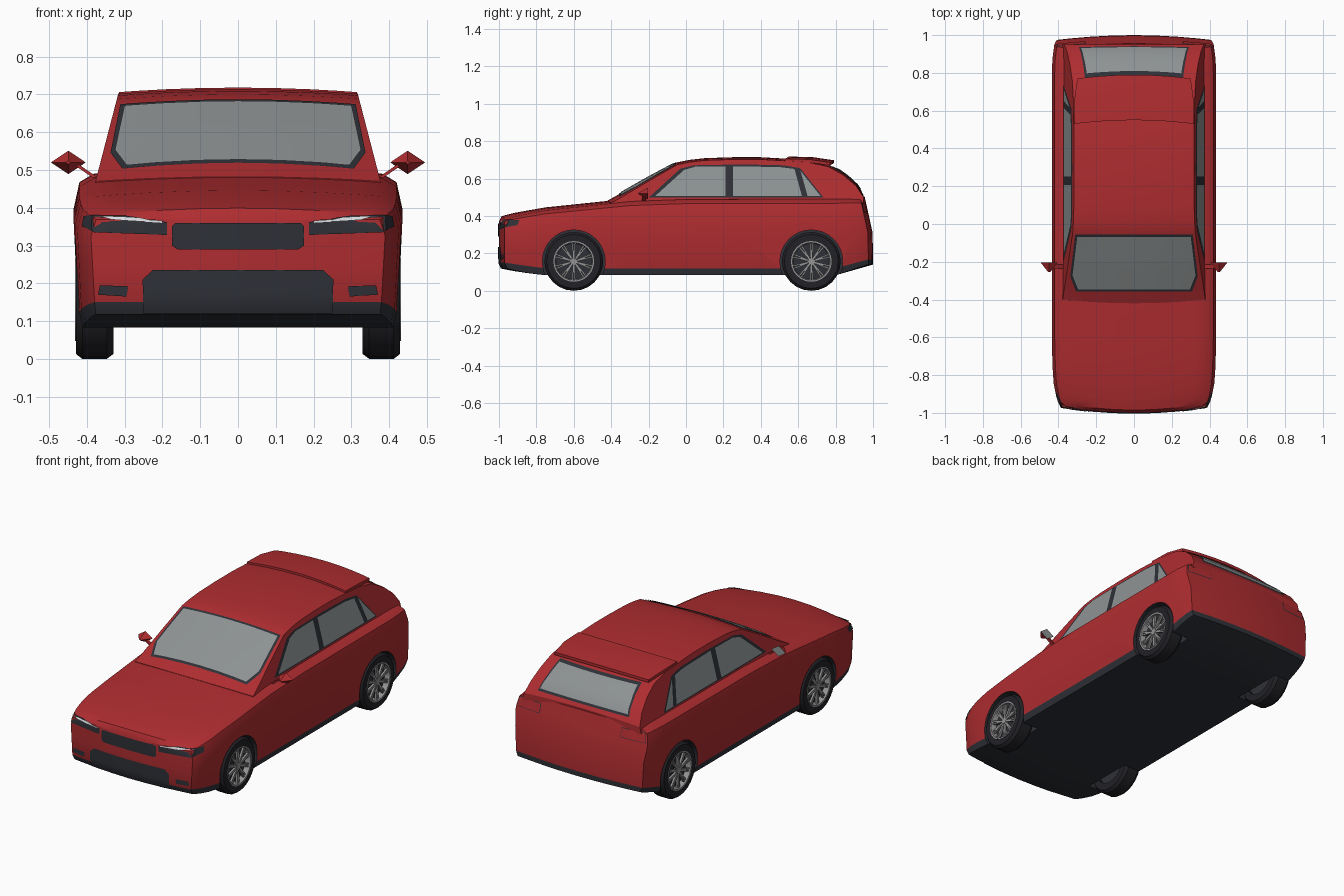
import bpy, bmesh, math
from mathutils import Vector, Matrix
from mathutils.bvhtree import BVHTree

if "Cube" in bpy.data.objects:
    bpy.data.objects.remove(bpy.data.objects["Cube"])


def material(name, r, g, b):
    m = bpy.data.materials.new(name)
    m.use_nodes = True
    m.diffuse_color = (r, g, b, 1)
    m.node_tree.nodes["Principled BSDF"].inputs["Base Color"].default_value = (r, g, b, 1)
    return m


RED = material("red_paint", 0.43, 0.026, 0.03)
TRIM = material("dark_trim", 0.027, 0.03, 0.038)
TYRE = material("tyre_black", 0.016, 0.016, 0.02)
GLASS = material("grey_glass", 0.27, 0.29, 0.29)
SILVER = material("wheel_silver", 0.3, 0.3, 0.3)
LAMP = material("lamp_white", 0.7, 0.72, 0.74)


def finish(name, bm, mats, smooth=True, recalc=True):
    if recalc:
        bmesh.ops.recalc_face_normals(bm, faces=bm.faces)
    mesh = bpy.data.meshes.new(name)
    bm.to_mesh(mesh)
    bm.free()
    ob = bpy.data.objects.new(name, mesh)
    bpy.context.collection.objects.link(ob)
    for m in mats:
        mesh.materials.append(m)
    if smooth:
        bpy.ops.object.select_all(action='DESELECT')
        ob.select_set(True)
        bpy.context.view_layer.objects.active = ob
        bpy.ops.object.shade_smooth_by_angle(angle=math.radians(28))
    return ob


def interp(table, v):
    for (a, p), (b, q) in zip(table, table[1:]):
        if v <= b:
            return p + (q - p) * max(0, (v - a) / (b - a))
    return table[-1][1]


def shaped_box(us, ys, levels, place, paint=lambda k: 0):
    """Box with cuts along all axes, every surface vertex moved by place(u, y, k)."""
    bm, made = bmesh.new(), {}
    size = (len(us), len(ys), levels)

    def vert(key):
        if key not in made:
            made[key] = bm.verts.new(place(us[key[0]], ys[key[1]], key[2]))
        return made[key]

    for axis in range(3):
        p, q = [a for a in range(3) if a != axis]
        for end in (0, size[axis] - 1):
            for i in range(size[p] - 1):
                for j in range(size[q] - 1):
                    keys = []
                    for di, dj in ((0, 0), (1, 0), (1, 1), (0, 1)):
                        key = [end] * 3
                        key[p], key[q] = i + di, j + dj
                        keys.append(tuple(key))
                    f = bm.faces.new([vert(k) for k in keys])
                    f.material_index = paint(sum(k[2] for k in keys) / 4)
    bmesh.ops.recalc_face_normals(bm, faces=bm.faces)
    return bm


US = [-1, -0.85, -0.6, -0.3, 0, 0.3, 0.6, 0.85, 1]

# Lower body
WIDTH = [(-1, .375), (-.93, .408), (-.85, .425), (-.7, .435), (.85, .435), (.95, .422), (1, .405)]
EDGE = [(-1, .383), (-.93, .4), (-.75, .43), (-.5, .456), (-.3, .477), (0, .488), (.9, .49), (1, .487)]
BOTTOM = [(-1, .118), (-.9, .1), (-.75, .083), (.8, .083), (1, .14)]
SILL = [(-1, .15), (-.75, .12), (.8, .12), (1, .168)]
RISE = (0, 0, .45, .75, .94, 1)
FLARE = (.95, .975, .99, 1, .965, .88)


def body_point(u, y, k):
    sill, edge = interp(SILL, y), interp(EDGE, y)
    z = interp(BOTTOM, y) if k == 0 else sill + RISE[k] * (edge - sill)
    if k == 5:
        z += 0.016 * (1 - u * u)
    front = min(1, max(0, (-.8 - y) / .2))
    rear = min(1, max(0, (y - .8) / .2))
    setback = .015 if k in (0, 5) else 0
    y += front * (.03 * u * u + setback)
    y -= rear * (.025 * u * u + max(0, z - .3) * .22)
    return (u * interp(WIDTH, min(1, y)) * FLARE[k], y, z)


BODY_YS = [-1, -.965, -.93, -.85, -.75, -.6, -.5, -.3, 0, .3, .6, .8, .9, .96, 1]
bm = shaped_box(US, BODY_YS, 6, body_point, lambda k: 1 if k < 1 else 0)
body_tree = BVHTree.FromBMesh(bm)
body = finish("lower_body", bm, [RED, TRIM])

# Wheel arches cut from the body
WHEEL_Z, AXLES = 0.157, {"front": -.6, "rear": .67}
for y in AXLES.values():
    for s in (-1, 1):
        bm = bmesh.new()
        bmesh.ops.create_cone(bm, cap_ends=True, segments=32, radius1=.168, radius2=.168, depth=.2,
                              matrix=Matrix.Translation((s * .41, y, WHEEL_Z)) @ Matrix.Rotation(math.pi / 2, 4, 'Y'))
        for f in bm.faces:
            f.material_index = 1
        cutter = finish("arch_cutter", bm, [RED, TRIM], smooth=False)
        cutter.hide_render = True
        mod = body.modifiers.new("arch", 'BOOLEAN')
        mod.operation, mod.solver, mod.object = 'DIFFERENCE', 'EXACT', cutter
        bpy.context.view_layer.objects.active = body
        bpy.ops.object.modifier_apply(modifier=mod.name)
        bpy.data.objects.remove(cutter)

# Cabin with roof
ROOF = [(-.42, .47), (-.36, .503), (-.2, .594), (-.05, .674), (.02, .688), (.1, .697), (.25, .702), (.4, .702),
        (.65, .688), (.76, .664), (.84, .62), (.91, .56), (.95, .5)]


def cabin_point(u, y, k):
    top = interp(ROOF, y)
    z = .46 + (top - .46) * k / 2
    half = .372 - (z - .49) * .26
    if k == 2:
        z += .012 * (1 - u * u)
    if y < 0:
        y += .02 * u * u * min(1, -y / .3)
    return (u * half, y, z)


bm = shaped_box(US, [p[0] for p in ROOF], 3, cabin_point)
cabin_tree = BVHTree.FromBMesh(bm)
finish("cabin", bm, [RED])


# Rear spoiler
def spoiler_point(u, y, k):
    z = interp([(.55, .69), (.68, .686), (.79, .67)], y) + .012 * (1 - u * u)
    return (u * (.315 if y < .7 else .3), y - .02 * u * u, z + k * .016)


finish("rear_spoiler", shaped_box(US, [.55, .68, .79], 2, spoiler_point), [RED])

VIEWS = {"front": lambda a, b: ((a, -2, b), (0, 1, 0)), "back": lambda a, b: ((a, 2, b), (0, -1, 0)),
         "top": lambda a, b: ((a, b, 2), (0, 0, -1)),
         "left": lambda a, b: ((2, a, b), (-1, 0, 0)), "right": lambda a, b: ((-2, a, b), (1, 0, 0))}


def plate(name, outline, view, tree, mat, lift=.004, grow=0):
    """Thin panel: a flat outline, diced and laid onto the surface below it."""
    lows = [min(p[i] for p in outline) for i in (0, 1)]
    highs = [max(p[i] for p in outline) for i in (0, 1)]
    if grow:
        mid = [(l + h) / 2 for l, h in zip(lows, highs)]
        outline = [[m + (c - m) * (1 + 2 * grow / (h - l)) for c, m, l, h in zip(p, mid, lows, highs)]
                   for p in outline]
    bm = bmesh.new()
    bm.faces.new([bm.verts.new((a, b, 0)) for a, b in outline])
    for axis in (0, 1):
        normal = Vector((axis == 0, axis == 1, 0))
        for n in range(1, math.ceil((highs[axis] - lows[axis]) / .025)):
            bmesh.ops.bisect_plane(bm, geom=bm.verts[:] + bm.edges[:] + bm.faces[:],
                                   plane_co=normal * (lows[axis] + n * .025), plane_no=normal)
    for v in bm.verts:
        start, ray = VIEWS[view](v.co.x, v.co.y)
        hit, normal, _, _ = tree.ray_cast(Vector(start), Vector(ray))
        if hit is None:
            near = Vector(start) + Vector(ray) * (2 - .9 * (view in ("front", "back")))
            hit, normal, _, _ = tree.find_nearest(near)
        if normal.dot(Vector(ray)) > 0:
            normal = -normal
        v.co = hit + normal * lift
    bm.normal_update()
    bmesh.ops.reverse_faces(bm, faces=[f for f in bm.faces if f.normal.dot(Vector(ray)) > 0])
    return finish(name, bm, [mat], recalc=False)


def mirrored(half):
    return half + [(-a, b) for a, b in reversed(half)]


# Windscreen and rear window
screen = mirrored([(.295, -.345), (.325, -.27), (.3, -.065)])
plate("windscreen_frame", screen, "top", cabin_tree, TRIM, .003, .012)
plate("windscreen", screen, "top", cabin_tree, GLASS, .006)
hatch = mirrored([(.28, .54), (.25, .65)])
plate("rear_window_frame", hatch, "back", cabin_tree, TRIM, .003, .011)
plate("rear_window", hatch, "back", cabin_tree, GLASS, .006)

# Grille and lower intake
plate("grille", mirrored([(.16, .29), (.175, .3), (.175, .35), (.165, .36)]), "front", body_tree, TRIM)
plate("lower_intake", mirrored([(.25, .122), (.252, .21), (.225, .235)]), "front", body_tree, TRIM)

SIDE_FRAME = [(-.2, .497), (-.03, .652), (.04, .67), (.3, .675), (.52, .67), (.61, .655), (.735, .498)]
PANES = {"front_door_window": [(-.165, .505), (-.01, .645), (.05, .662), (.21, .664), (.21, .505)],
         "rear_door_window": [(.25, .505), (.25, .664), (.5, .66), (.58, .65), (.62, .505)],
         "quarter_window": [(.612, .64), (.65, .505), (.72, .505)]}

for side, s in (("left", 1), ("right", -1)):
    # Side windows
    plate(side + "_window_frame", SIDE_FRAME, side, cabin_tree, TRIM, .003)
    for name, pane in PANES.items():
        plate(side + "_" + name, pane, side, cabin_tree, GLASS, .006)

    # Lamps
    def flip(points):
        return [(s * a, b) for a, b in points]
    plate(side + "_headlight", flip([(.188, .328), (.188, .362), (.3, .377), (.405, .377), (.41, .35), (.38, .335)]),
          "front", body_tree, TRIM)
    plate(side + "_headlight_strip", flip([(.2, .36), (.2, .366), (.3, .372), (.385, .373), (.3, .366)]),
          "front", body_tree, LAMP, .007)
    plate(side + "_fog_light", flip([(.295, .165), (.29, .192), (.365, .195), (.37, .17)]), "front", body_tree, TRIM)
    tail = flip([(.26, .42), (.26, .468), (.4, .468), (.408, .42)])
    plate(side + "_tail_light_seam", tail, "back", body_tree, TRIM, .002, .003)
    plate(side + "_tail_light", tail, "back", body_tree, RED, .004)

    # Door mirror: pointed shell, glass on its rear face, thin arm
    bm = bmesh.new()
    bmesh.ops.create_cone(bm, cap_ends=True, segments=4, radius1=1, radius2=.15, depth=1,
                          matrix=Matrix.Translation((s * .449, -.228, .52)) @ Matrix.Diagonal((.046, .05, .031, 1))
                          @ Matrix.Rotation(math.pi / 2, 4, 'X'))
    bm.normal_update()
    for f in bm.faces:
        f.material_index = 1 if f.normal.y > .9 else 0
    finish(side + "_mirror", bm, [RED, GLASS], smooth=False)
    bm = bmesh.new()
    bmesh.ops.create_cube(bm, size=1, matrix=Matrix.Translation((s * .4, -.225, .495))
                          @ Matrix.Rotation(-s * .6, 4, 'Y') @ Matrix.Diagonal((.06, .02, .008, 1)))
    finish(side + "_mirror_arm", bm, [RED], smooth=False)

# Wheels
def ring(name, profile, mat, move, segments=24):
    bm = bmesh.new()
    vs = [bm.verts.new((x, 0, r)) for r, x in profile]
    es = [bm.edges.new((a, b)) for a, b in zip(vs, vs[1:] + vs[:1])]
    bmesh.ops.spin(bm, geom=vs + es, cent=(0, 0, 0), axis=(1, 0, 0), angle=math.tau, steps=segments)
    bmesh.ops.remove_doubles(bm, verts=bm.verts, dist=1e-4)
    bm.transform(move)
    return finish(name, bm, [mat])


for end, y in AXLES.items():
    for side, s in (("left", 1), ("right", -1)):
        name = end + "_" + side
        move = Matrix.Translation((0, y, WHEEL_Z)) @ Matrix.Diagonal((s, 1, 1, 1))
        ring(name + "_tyre", [(.105, .33), (.144, .33), (.157, .347), (.157, .412), (.144, .429), (.108, .429)],
             TYRE, move)
        ring(name + "_rim", [(.096, .4), (.109, .4), (.109, .431), (.101, .431)], SILVER, move)
        turn = Matrix.Rotation(math.pi / 2, 4, 'Y')
        bm = bmesh.new()
        bmesh.ops.create_cone(bm, cap_ends=True, segments=24, radius1=.107, radius2=.107, depth=.05,
                              matrix=move @ Matrix.Translation((.375, 0, 0)) @ turn)
        finish(name + "_brake_disc", bm, [TRIM])
        bm = bmesh.new()
        bmesh.ops.create_cone(bm, cap_ends=True, segments=12, radius1=.022, radius2=.018, depth=.02,
                              matrix=move @ Matrix.Translation((.415, 0, 0)) @ turn)
        for n in range(10):
            spin = Matrix.Rotation(math.tau * n / 10, 4, 'X')
            for lean in (-.07, .07):
                bmesh.ops.create_cube(bm, size=1, matrix=move @ spin @ Matrix.Rotation(lean, 4, 'X')
                                      @ Matrix.Translation((.417, 0, .06)) @ Matrix.Diagonal((.012, .008, .085, 1)))
        finish(name + "_spokes", bm, [SILVER], smooth=False)
